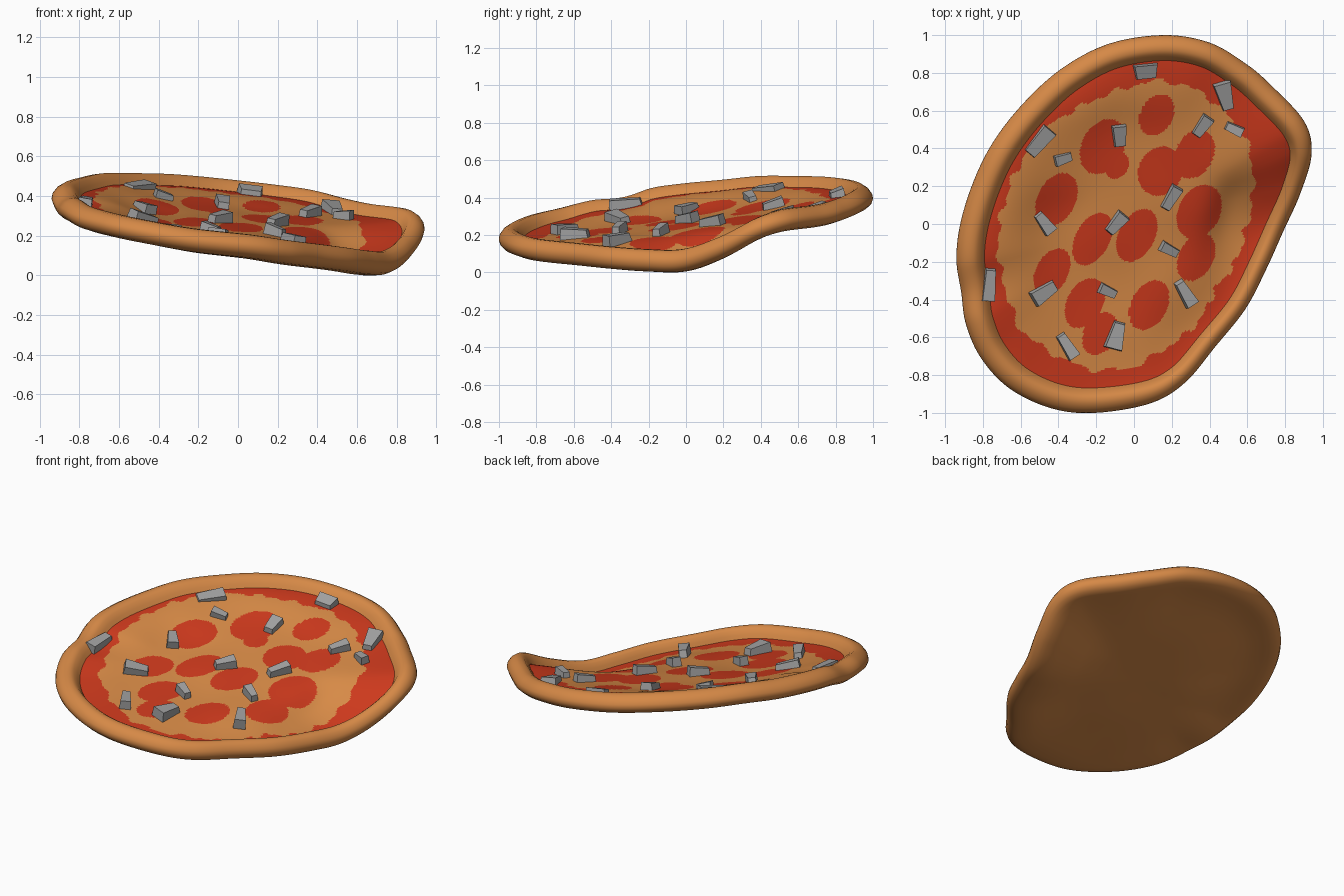
import bpy, bmesh, math, random
from mathutils import Vector, Matrix

if "Cube" in bpy.data.objects:
    bpy.data.objects.remove(bpy.data.objects["Cube"])

random.seed(3)


def material(name, rgb):
    m = bpy.data.materials.new(name)
    m.diffuse_color = (*rgb, 1)
    m.use_nodes = True
    m.node_tree.nodes["Principled BSDF"].inputs["Base Color"].default_value = m.diffuse_color
    return m


CRUST = material("baked_crust", (0.67, 0.25, 0.062))
CHEESE = material("cheese", (0.68, 0.255, 0.062))
SAUCE = material("tomato_red", (0.61, 0.041, 0.012))
GREY = material("grey_chunk", (0.36, 0.36, 0.36))

# Crust outline, clockwise from the back: x, y, height of the crest
RIM = [(.16, 1, .46), (.40, .96, .43), (.59, .85, .385), (.72, .74, .36), (.90, .545, .335),
       (.94, .37, .29), (.88, .16, .19), (.79, -.04, .125), (.70, -.24, .125), (.59, -.45, .14),
       (.43, -.65, .16), (.27, -.84, .18), (.085, -.95, .205), (-.21, -1.0, .235),
       (-.44, -.975, .27), (-.66, -.87, .31), (-.81, -.71, .345), (-.89, -.53, .385),
       (-.915, -.36, .40), (-.94, -.19, .45), (-.92, 0, .475), (-.85, .225, .495),
       (-.745, .435, .515), (-.585, .64, .515), (-.38, .825, .51), (-.13, .955, .49)]
WIDTH = .135      # usual crust width
SINK = .06        # filling lies this far under the crest
STEPS = 12


def smooth_loop(pts, steps):
    out, n = [], len(pts)
    for i in range(n):
        a, b, c, d = (Vector(pts[(i + k) % n]) for k in (-1, 0, 1, 2))
        for s in range(steps):
            t = s / steps
            out.append(.5 * (2 * b + (c - a) * t + (2 * a - 5 * b + 4 * c - d) * t * t
                             + (3 * b - a - 3 * c + d) * t ** 3))
    return out


path = smooth_loop(RIM, STEPS)
N = len(path)
inward, slim = [], []
for j in range(N):
    t = path[(j + 4) % N] - path[j - 4]
    inward.append(Vector((t.y, -t.x, 0)).normalized())
for j in range(N):
    # crust is narrower along the front right, wider on the left
    v = sum((inward[(j + k) % N] for k in range(-12, 13)), Vector()).normalized()
    slim.append(1 - .27 * max(0, v.dot(Vector((-.86, .5, 0)))) ** 4 + .1 * max(0, v.x) ** 2)


def rim_ring(d, h):
    return [path[j] + inward[j] * d * slim[j] + Vector((0, 0, h)) for j in range(N)]


# Known heights of the filling, relative to a tilted plane
def plane(x, y):
    return .25 - .15 * x + .13 * y


KNOWN = [(-.5, .44, .40), (-.06, .47, .335), (.06, .81, .385), (.48, .68, .30), (.53, .5, .275),
         (.36, .52, .285), (.2, .14, .255), (.18, -.13, .20), (.27, -.37, .175), (-.09, -.6, .19),
         (-.36, -.65, .2), (-.14, -.35, .21), (-.1, 0, .27), (-.48, 0, .305),
         (-.48, -.36, .26), (-.77, -.32, .34), (-.38, .35, .36)]
edge = rim_ring(WIDTH, -SINK)
KNOWN += [tuple(edge[j]) for j in range(0, N, STEPS)]
RES = [(x, y, z - plane(x, y)) for x, y, z in KNOWN]


def height(x, y):
    total, weight = 0, 1e-6
    for a, b, r in RES:
        w = math.exp(-((x - a) ** 2 + (y - b) ** 2) / .036)
        total += w * r
        weight += w
    return plane(x, y) + total / weight


def fill_ring(t, drop=0):
    ring = []
    for p in edge:
        x, y = p.x * t, p.y * t
        s = t ** 5
        ring.append(Vector((x, y, height(x, y) * (1 - s) + p.z * s - drop)))
    return ring


def loft(name, rings, mats, start=None, end=None, pick=None):
    bm = bmesh.new()
    rows = [[bm.verts.new(p) for p in r] for r in rings]
    for a, b in zip(rows, rows[1:]):
        for j in range(N):
            k = (j + 1) % N
            bm.faces.new((a[j], a[k], b[k], b[j]))
    if start is not None:
        c = bm.verts.new(start)
        for j in range(N):
            bm.faces.new((c, rows[0][(j + 1) % N], rows[0][j]))
    if end is not None:
        c = bm.verts.new(end)
        for j in range(N):
            bm.faces.new((rows[-1][j], rows[-1][(j + 1) % N], c))
    bm.normal_update()
    for f in bm.faces:
        f.smooth = True
        if pick:
            f.material_index = pick(f.calc_center_median())
    return finish(name, bm, mats)


def finish(name, bm, mats):
    me = bpy.data.meshes.new(name)
    bm.to_mesh(me)
    bm.free()
    for m in mats:
        me.materials.append(m)
    ob = bpy.data.objects.new(name, me)
    bpy.context.collection.objects.link(ob)
    return ob


# Crust: rounded rim and underside
PROFILE = [(WIDTH, -SINK), (.122, -.038), (.102, -.012), (.08, 0), (.05, -.003), (.022, -.02),
           (.004, -.045), (0, -.065), (.008, -.088), (.03, -.108), (.065, -.118), (.1, -.12)]
rings = [rim_ring(d, h) for d, h in PROFILE]
rings += [fill_ring(t, .062) for t in (.97, .9, .8, .65, .5, .35, .2, .08)]
loft("crust", rings, [CRUST], end=(0, 0, height(0, 0) - .062))

# Cheese patch boundary, as radius by angle
PATCH = [(.16, .76), (.35, .70), (.44, .63), (.52, .55), (.61, .40), (.63, .21), (.59, -.03),
         (.53, -.21), (.43, -.34), (.35, -.5), (.16, -.66), (-.02, -.76), (-.23, -.77),
         (-.42, -.69), (-.60, -.56), (-.68, -.34), (-.72, -.1), (-.68, .13), (-.6, .32),
         (-.47, .5), (-.26, .63), (-.07, .71)]
polar = sorted((math.atan2(y, x), math.hypot(x, y)) for x, y in PATCH)
polar = [(polar[-1][0] - math.tau, polar[-1][1])] + polar + [(polar[0][0] + math.tau, polar[0][1])]


def patch_radius(a):
    for (a0, r0), (a1, r1) in zip(polar, polar[1:]):
        if a0 <= a <= a1:
            r = r0 + (r1 - r0) * (a - a0) / (a1 - a0)
            return r + .010 * math.sin(23 * a) + .008 * math.sin(41 * a + 1)
    return .7


# Red slices: x, y, long half-axis, short half-axis
SLICES = [(.12, .577, .115, .085), (-.165, .41, .155, .11), (-.09, .31, .075, .06),
          (-.41, .13, .15, .10), (-.22, -.08, .15, .09), (.015, -.06, .15, .095),
          (.14, .28, .135, .115), (.32, .37, .135, .10), (.345, .065, .15, .11),
          (.33, -.175, .135, .09), (-.435, -.255, .135, .085), (-.26, -.42, .14, .095),
          (-.18, -.58, .12, .085), (.08, -.43, .14, .095)]
CA, SA = math.cos(math.radians(62)), math.sin(math.radians(62))


def filling_colour(p):
    if math.hypot(p.x, p.y) > patch_radius(math.atan2(p.y, p.x)):
        return 1
    for x, y, a, b in SLICES:
        u = (p.x - x) * CA + (p.y - y) * SA
        v = (p.y - y) * CA - (p.x - x) * SA
        if (u / a) ** 2 + (v / b) ** 2 < 1:
            return 1
    return 0


# Filling: cheese, sauce and slices on one sheet
M = 110
loft("filling", [fill_ring(i / M) for i in range(1, M + 1)], [CHEESE, SAUCE],
     start=(0, 0, height(0, 0)), pick=filling_colour)

# Tapered grey chunks: x, y, length, wide width, narrow width, angle towards the wide end
CHUNKS = [(.06, .81, .08, .135, .11, 95), (.48, .68, .16, .10, .06, 105),
          (.36, .52, .125, .07, .05, 55), (.53, .505, .10, .055, .045, -25),
          (-.505, .44, .18, .09, .07, 50), (-.38, .35, .10, .06, .045, 195),
          (-.08, .47, .12, .08, .06, 95), (.195, .14, .14, .065, .05, 60),
          (.185, -.135, .105, .06, .045, 152), (-.095, .005, .13, .075, .05, 50),
          (-.48, .01, .13, .075, .05, -52), (-.77, -.32, .18, .075, .055, 265),
          (-.48, -.36, .15, .09, .06, 212), (-.14, -.355, .10, .06, .045, 155),
          (.27, -.365, .15, .075, .05, -58), (-.095, -.59, .15, .10, .06, 255),
          (-.355, -.645, .15, .07, .05, -57)]
for i, (x, y, length, wide, narrow, ang) in enumerate(CHUNKS):
    bm = bmesh.new()
    bmesh.ops.create_cube(bm, size=1)
    for v in bm.verts:
        w = wide if v.co.x > 0 else narrow
        tall = .055 if v.co.x > 0 else .038
        top = v.co.z > 0
        shrink = .9 if top else 1
        v.co = (v.co.x * length * shrink, v.co.y * w * shrink, tall if top else -.008)
    e = .06
    n = Vector((height(x - e, y) - height(x + e, y), height(x, y - e) - height(x, y + e), 2 * e))
    tilt = Vector((0, 0, 1)).rotation_difference(n.normalized()).to_matrix().to_4x4()
    place = Matrix.Translation((x, y, height(x, y))) @ tilt @ Matrix.Rotation(math.radians(ang), 4, 'Z')
    bmesh.ops.transform(bm, matrix=place, verts=bm.verts)
    finish("chunk_%02d" % (i + 1), bm, [GREY])
